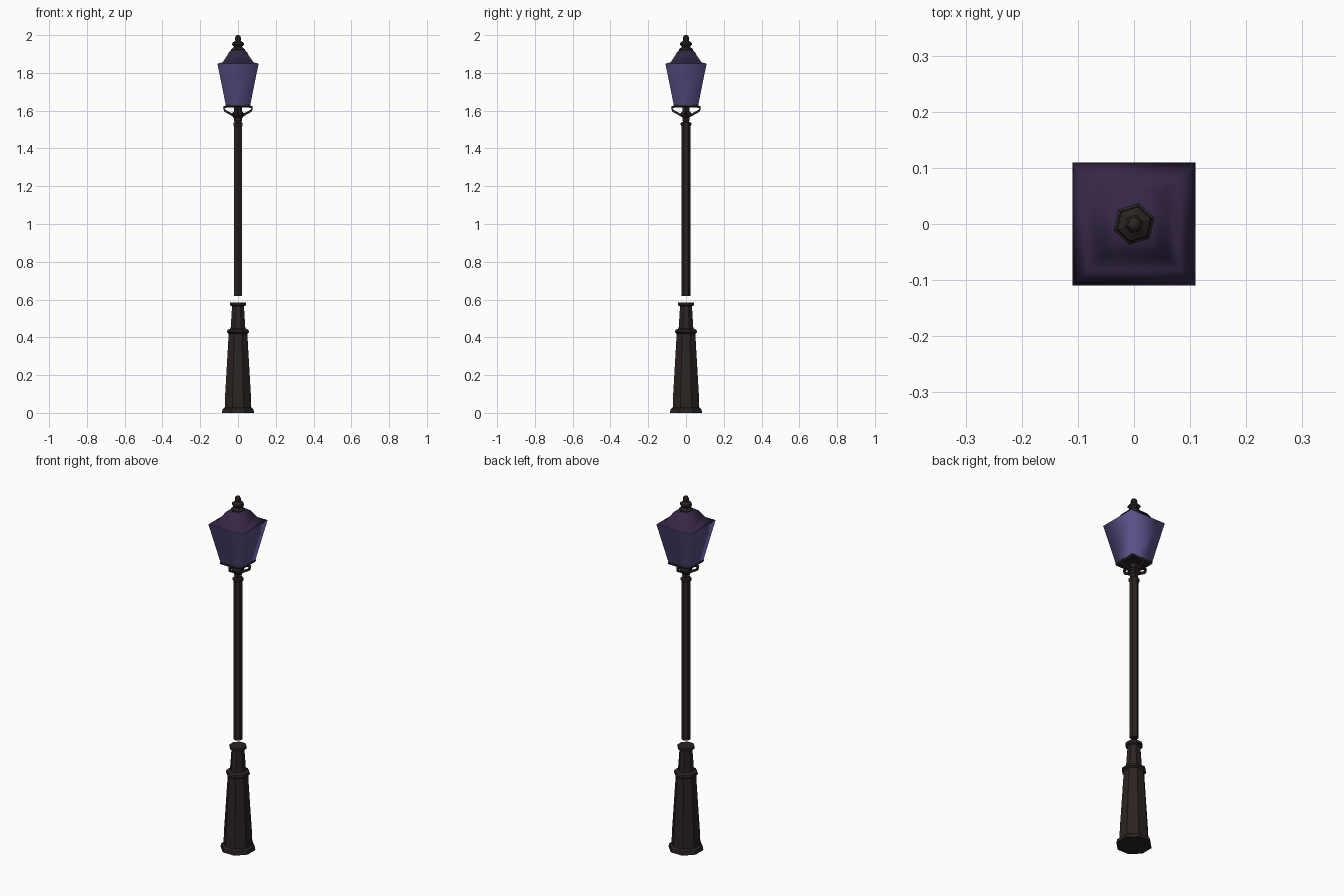
import bpy, bmesh, math
from mathutils import Vector

if "Cube" in bpy.data.objects:
    bpy.data.objects.remove(bpy.data.objects["Cube"])


def material(name, rgb):
    m = bpy.data.materials.new(name)
    m.diffuse_color = (*rgb, 1)
    m.use_nodes = True
    m.node_tree.nodes["Principled BSDF"].inputs["Base Color"].default_value = m.diffuse_color
    return m


iron = material("dark iron", (0.024, 0.017, 0.016))
glass = material("violet glass", (0.105, 0.085, 0.255))
roof_paint = material("dark purple", (0.036, 0.020, 0.062))


def add_object(name, bm, mat, smooth=False):
    bmesh.ops.recalc_face_normals(bm, faces=bm.faces)
    me = bpy.data.meshes.new(name)
    bm.to_mesh(me)
    bm.free()
    me.materials.append(mat)
    for p in me.polygons:
        p.use_smooth = smooth
    ob = bpy.data.objects.new(name, me)
    bpy.context.collection.objects.link(ob)
    return ob


def turned(name, profile, sides, mat, turn=0.0, bottom=True, top=True, smooth=False):
    """Stack rings of (radius, z) into a faceted column."""
    bm = bmesh.new()
    rings = []
    for r, z in profile:
        angles = [turn + 2 * math.pi * i / sides for i in range(sides)]
        rings.append([bm.verts.new((r * math.cos(a), r * math.sin(a), z)) for a in angles])
    for a, b in zip(rings, rings[1:]):
        for i in range(sides):
            j = (i + 1) % sides
            bm.faces.new((a[i], a[j], b[j], b[i]))
    if bottom:
        bm.faces.new(rings[0][::-1])
    if top:
        bm.faces.new(rings[-1])
    return add_object(name, bm, mat, smooth)


def square(profile):
    return [(h * math.sqrt(2), z) for h, z in profile]


Q = math.pi / 4

# Pedestal: foot, tapered body, collar, upper shaft and cap
turned("pedestal", [(0.092, 0), (0.088, 0.02), (0.076, 0.028), (0.074, 0.09),
                    (0.054, 0.41), (0.054, 0.42), (0.064, 0.427), (0.060, 0.44),
                    (0.042, 0.447), (0.034, 0.565), (0.045, 0.57), (0.045, 0.585)],
       8, iron, math.pi / 8)

# Post with a small cap ring
turned("post", [(0.0235, 0.62), (0.0235, 1.515), (0.029, 1.525), (0.029, 1.535), (0.02, 1.54)],
       6, iron, math.pi / 2)

# Neck under the lantern
turned("neck", [(0.018, 1.54), (0.022, 1.55), (0.02, 1.56), (0.035, 1.575),
                (0.035, 1.585), (0.022, 1.595), (0.022, 1.622)], 6, iron)
turned("lantern_plate", square([(0.062, 1.617), (0.066, 1.622), (0.066, 1.631)]), 4, iron, Q)

# Four bracket arms
for k in range(4):
    a = k * math.pi / 2
    bm = bmesh.new()
    path = [(0.02, 1.572), (0.07, 1.60), (0.075, 1.618), (0.045, 1.624)]
    side = Vector((-math.sin(a), math.cos(a), 0)) * 0.006
    rings = []
    for i, (r, z) in enumerate(path):
        p = Vector((r * math.cos(a), r * math.sin(a), z))
        r0, z0 = path[max(i - 1, 0)]
        r1, z1 = path[min(i + 1, len(path) - 1)]
        d = Vector((r1 - r0, z1 - z0)).normalized() * 0.006
        n = Vector((-d.y * math.cos(a), -d.y * math.sin(a), d.x))
        rings.append([bm.verts.new(p + o) for o in (n + side, n - side, -n - side, -n + side)])
    for u, v in zip(rings, rings[1:]):
        for i in range(4):
            j = (i + 1) % 4
            bm.faces.new((u[i], u[j], v[j], v[i]))
    bm.faces.new(rings[0])
    bm.faces.new(rings[-1])
    add_object("bracket_arm_%d" % (k + 1), bm, iron)

# Lantern glass and roof
turned("lantern_glass", square([(0.065, 1.631), (0.109, 1.849)]), 4, glass, Q,
       bottom=False, top=False, smooth=True)
turned("lantern_roof", square([(0.11, 1.849), (0.081, 1.856), (0.06, 1.888), (0.046, 1.912),
                               (0.033, 1.922)]), 4, roof_paint, Q, smooth=True)

# Finial
turned("finial", [(0.036, 1.915), (0.038, 1.925), (0.022, 1.938), (0.033, 1.95), (0.031, 1.96),
                  (0.015, 1.97), (0.017, 1.984), (0.012, 1.996), (0.004, 2.0)], 6, iron, 0.3)
